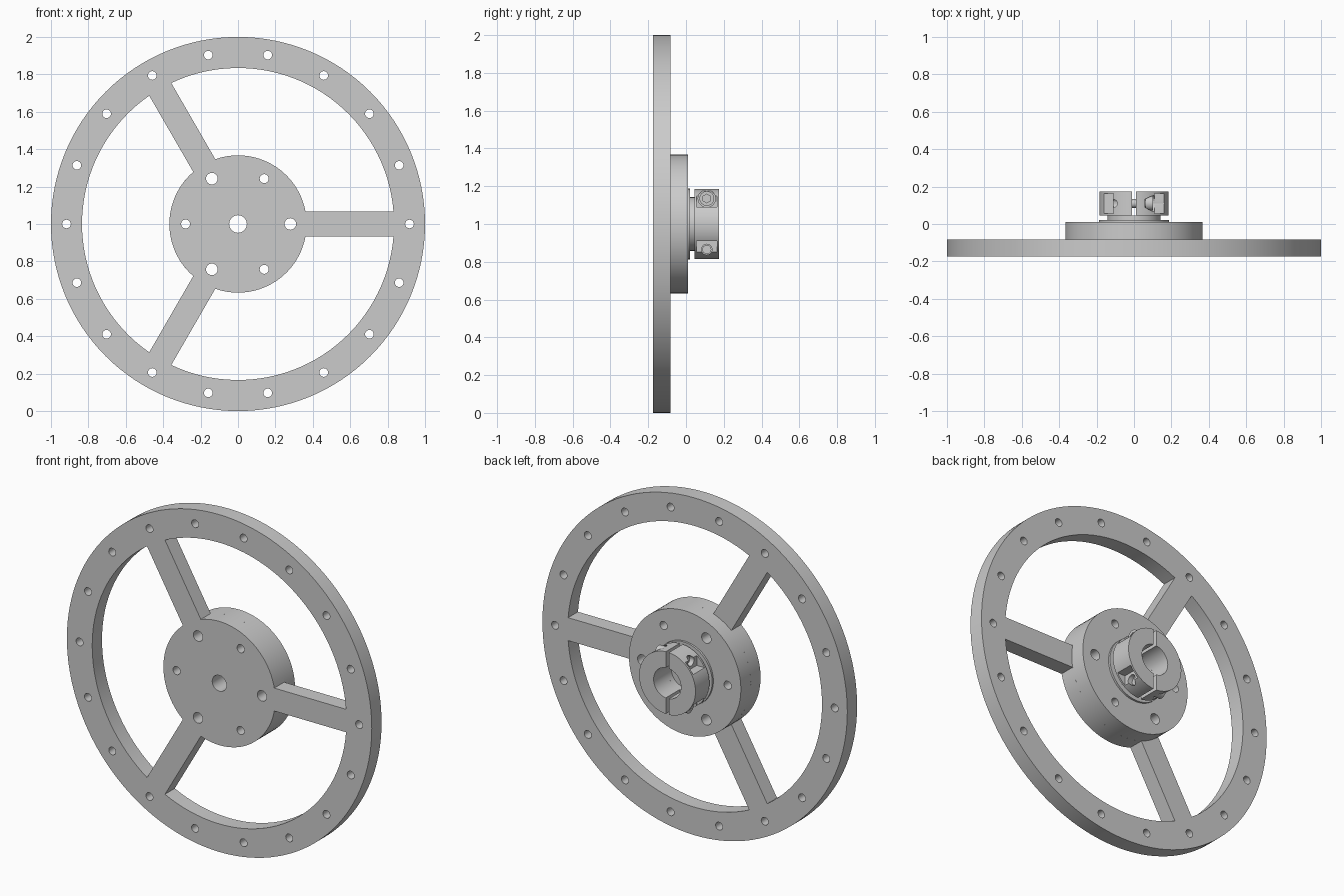
import bpy, bmesh
from math import sin, cos, asin, pi, radians

if "Cube" in bpy.data.objects:
    bpy.data.objects.remove(bpy.data.objects["Cube"])


def arc(r, a0, a1, n=24):
    return [(r * cos(a0 + (a1 - a0) * i / n), r * sin(a0 + (a1 - a0) * i / n)) for i in range(n + 1)]


def circle(r, cx=0, cy=0, n=24):
    return [(cx + r * cos(2 * pi * i / n), cy + r * sin(2 * pi * i / n)) for i in range(n)]


def plate(name, loops, depth, loc, rot=(pi / 2, 0, 0)):
    """Filled outline with holes, extruded to a solid mesh."""
    cu = bpy.data.curves.new(name, 'CURVE')
    cu.dimensions = '2D'
    cu.fill_mode = 'BOTH'
    cu.extrude = depth / 2
    for pts in loops:
        sp = cu.splines.new('POLY')
        sp.points.add(len(pts) - 1)
        for p, (x, y) in zip(sp.points, pts):
            p.co = (x, y, 0, 1)
        sp.use_cyclic_u = True
    tmp = bpy.data.objects.new(name + "_outline", cu)
    bpy.context.collection.objects.link(tmp)
    bpy.context.view_layer.update()
    dg = bpy.context.evaluated_depsgraph_get()
    me = bpy.data.meshes.new_from_object(tmp.evaluated_get(dg))
    bpy.data.objects.remove(tmp)
    bm = bmesh.new()
    bm.from_mesh(me)
    bmesh.ops.remove_doubles(bm, verts=bm.verts, dist=1e-5)
    bmesh.ops.recalc_face_normals(bm, faces=bm.faces)
    bm.to_mesh(me)
    bm.free()
    ob = bpy.data.objects.new(name, me)
    bpy.context.collection.objects.link(ob)
    ob.location, ob.rotation_euler = loc, rot
    smooth(ob)
    return ob


def activate(ob):
    bpy.ops.object.select_all(action='DESELECT')
    ob.select_set(True)
    bpy.context.view_layer.objects.active = ob


def smooth(ob):
    activate(ob)
    bpy.ops.object.shade_smooth_by_angle(angle=radians(30))


def slab(name, loops, y0, y1):
    return plate(name, loops, y1 - y0, (0, (y0 + y1) / 2, 1))


def rod(name, r, x0, x1, y, z, n=24):
    bpy.ops.mesh.primitive_cylinder_add(vertices=n, radius=r, depth=x1 - x0,
                                        location=((x0 + x1) / 2, y, z), rotation=(0, pi / 2, 0))
    ob = bpy.context.object
    ob.name = name
    return ob


def cut(ob, cutter):
    cutter.hide_render = True
    m = ob.modifiers.new("cut", 'BOOLEAN')
    m.operation, m.solver, m.object = 'DIFFERENCE', 'EXACT', cutter
    activate(ob)
    bpy.ops.object.modifier_apply(modifier=m.name)


# hole patterns
HUB_R = 0.367
def ring_holes(rad, count, sizes):
    return [circle(sizes[i % len(sizes)], rad * cos(2 * pi * i / count), rad * sin(2 * pi * i / count))
            for i in range(count)]
hub_holes = [circle(0.047)] + ring_holes(0.28, 6, [0.031, 0.024])

# wheel plate: rim, three spokes and hub in one piece
rim_in, half = 0.834, 0.068
windows = []
for k in range(3):
    a, b = 2 * pi * k / 3, 2 * pi * (k + 1) / 3
    o, i = asin(half / rim_in), asin(half / HUB_R)
    windows.append(arc(rim_in, a + o, b - o, 36) + arc(HUB_R, b - i, a + i))
slab("wheel", [circle(1, n=128)] + windows + ring_holes(0.917, 18, [0.023]) + hub_holes, -0.175, -0.083)

# backing plate, collar and neck
slab("hub_plate", [circle(HUB_R, n=72)] + hub_holes, -0.083, 0.01)
slab("collar", [circle(0.187, n=48), circle(0.09, n=36)], 0.01, 0.022)
slab("neck", [circle(0.142, n=48), circle(0.09, n=36)], 0.022, 0.045)

# split clamp
R, B, G, YC = 0.185, 0.09, 0.01, 0.11
a, b = pi / 2 - asin(G / R), pi / 2 - asin(G / B)
half_ring = arc(R, -a, a, 32) + arc(B, b, -b)
halves = [slab("clamp_right", [half_ring], 0.045, 0.175),
          slab("clamp_left", [[(-x, y) for x, y in half_ring]], 0.045, 0.175)]
cutters = []
for s in (1, -1):
    z = 1 + s * 0.135
    cutters.append(rod("screw_bore", 0.028, -0.25, 0.25, YC, z))
    cutters.append(rod("head_bore", 0.046, *sorted((s * 0.06, s * 0.25)), YC, z))
    for sx in (1, -1):
        bpy.ops.mesh.primitive_cube_add(size=1, location=(sx * 0.21, YC, 1 + s * 0.19))
        c = bpy.context.object
        c.name, c.scale = "notch", (0.2, 0.108, 0.2)
        cutters.append(c)
bpy.context.view_layer.update()
for h in halves:
    for c in cutters:
        cut(h, c)
    smooth(h)
for c in cutters:
    bpy.data.objects.remove(c)

# clamp screws with hex sockets, facing opposite ways
for s in (1, -1):
    z = 1 + s * 0.135
    smooth(rod("screw_shaft", 0.024, *sorted((s * 0.07, s * -0.085)), YC, z))
    plate("screw_head", [circle(0.039), circle(0.023, n=6)], 0.04, (s * 0.082, YC, z), (0, pi / 2, 0))
